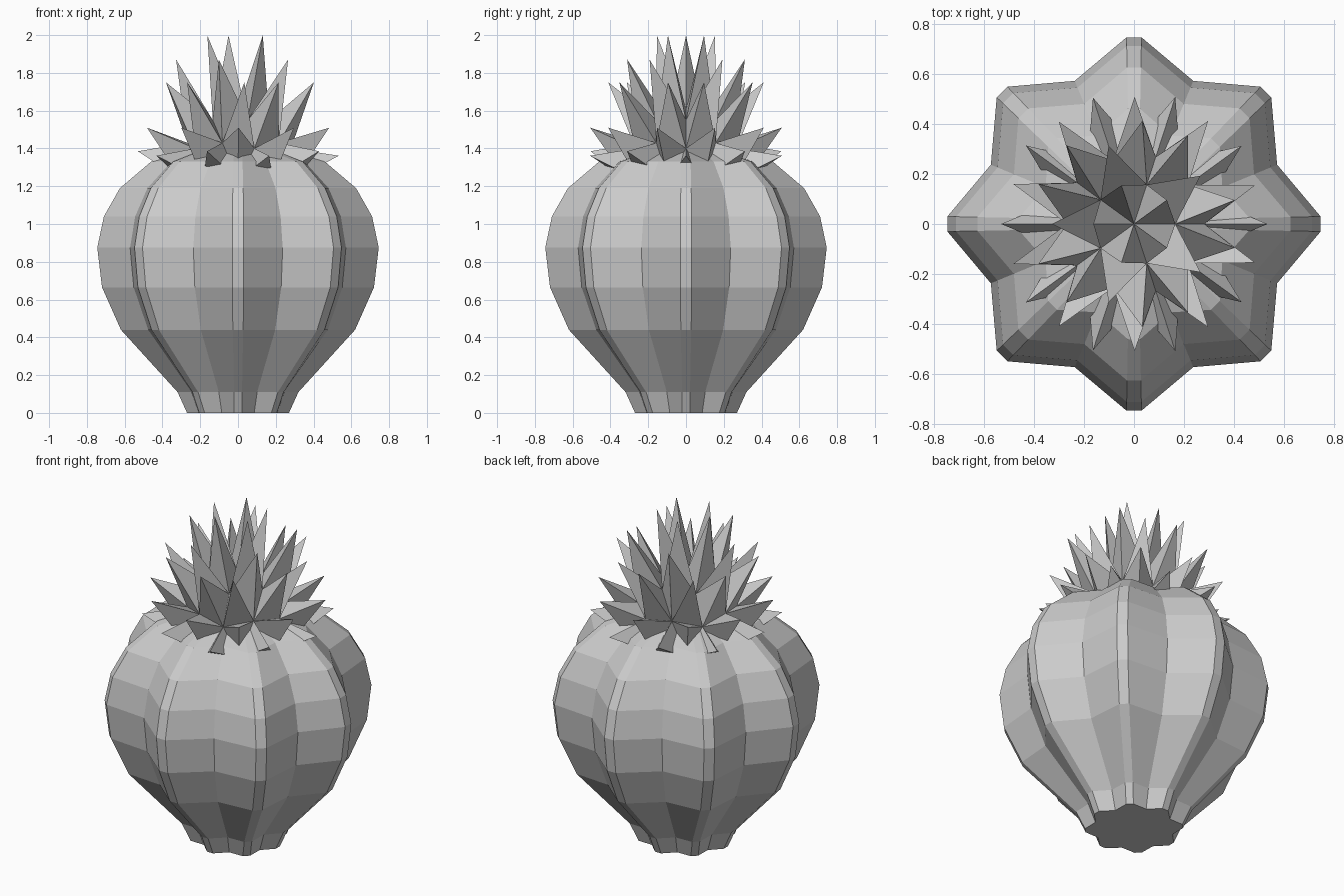
import bpy, bmesh
from math import pi, cos, sin
from mathutils import Vector

if "Cube" in bpy.data.objects:
    bpy.data.objects.remove(bpy.data.objects["Cube"])

RIBS = 8
# Ridge radius and height of each ring of the ribbed body
PROFILE = [(0.27, 0.0), (0.32, 0.11), (0.62, 0.44), (0.72, 0.665), (0.745, 0.875),
           (0.71, 1.04), (0.625, 1.19), (0.46, 1.33), (0.27, 1.385)]


def finish(bm, name):
    bmesh.ops.recalc_face_normals(bm, faces=bm.faces[:])
    mesh = bpy.data.meshes.new(name)
    bm.to_mesh(mesh)
    bm.free()
    obj = bpy.data.objects.new(name, mesh)
    bpy.context.collection.objects.link(obj)
    return obj


# Ribbed body: every rib has a narrow flat crest and a valley beside it
bm = bmesh.new()
rings = []
for r, z in PROFILE:
    hw = 0.015 + 0.02 * r
    ring = []
    for i in range(RIBS):
        a = 2 * pi * i / RIBS
        for s in (-1, 1):
            ring.append(bm.verts.new((r * cos(a) - s * hw * sin(a),
                                      r * sin(a) + s * hw * cos(a), z)))
        v = a + pi / RIBS
        ring.append(bm.verts.new((0.83 * r * cos(v), 0.83 * r * sin(v), z)))
    rings.append(ring)
n = len(rings[0])
for lo, hi in zip(rings, rings[1:]):
    for i in range(n):
        j = (i + 1) % n
        bm.faces.new((lo[i], lo[j], hi[j], hi[i]))
for ring, z in ((rings[0], 0.0), (rings[-1], 1.40)):
    c = bm.verts.new((0, 0, z))
    for i in range(n):
        bm.faces.new((ring[i], ring[(i + 1) % n], c))
finish(bm, "cactus_body")

# Spiky flower: each face of a stretched icosphere is drawn out to a point
bm = bmesh.new()
bmesh.ops.create_icosphere(bm, subdivisions=2, radius=1.0)
low = [f for f in bm.faces if f.calc_center_median().z < 0.05]
bmesh.ops.delete(bm, geom=low, context='FACES')
tips = {}
for f in bm.faces[:]:
    d = f.calc_center_median().normalized()
    tip = bmesh.ops.poke(bm, faces=[f])["verts"][0]
    tips[tip] = Vector((0.54 * d.x, 0.54 * d.y, 1.235 + 0.80 * d.z))
for v in bm.verts:
    v.co = tips[v] if v in tips else Vector((0.314 * v.co.x, 0.314 * v.co.y, 1.235 + 0.37 * v.co.z))
finish(bm, "spiky_flower")
